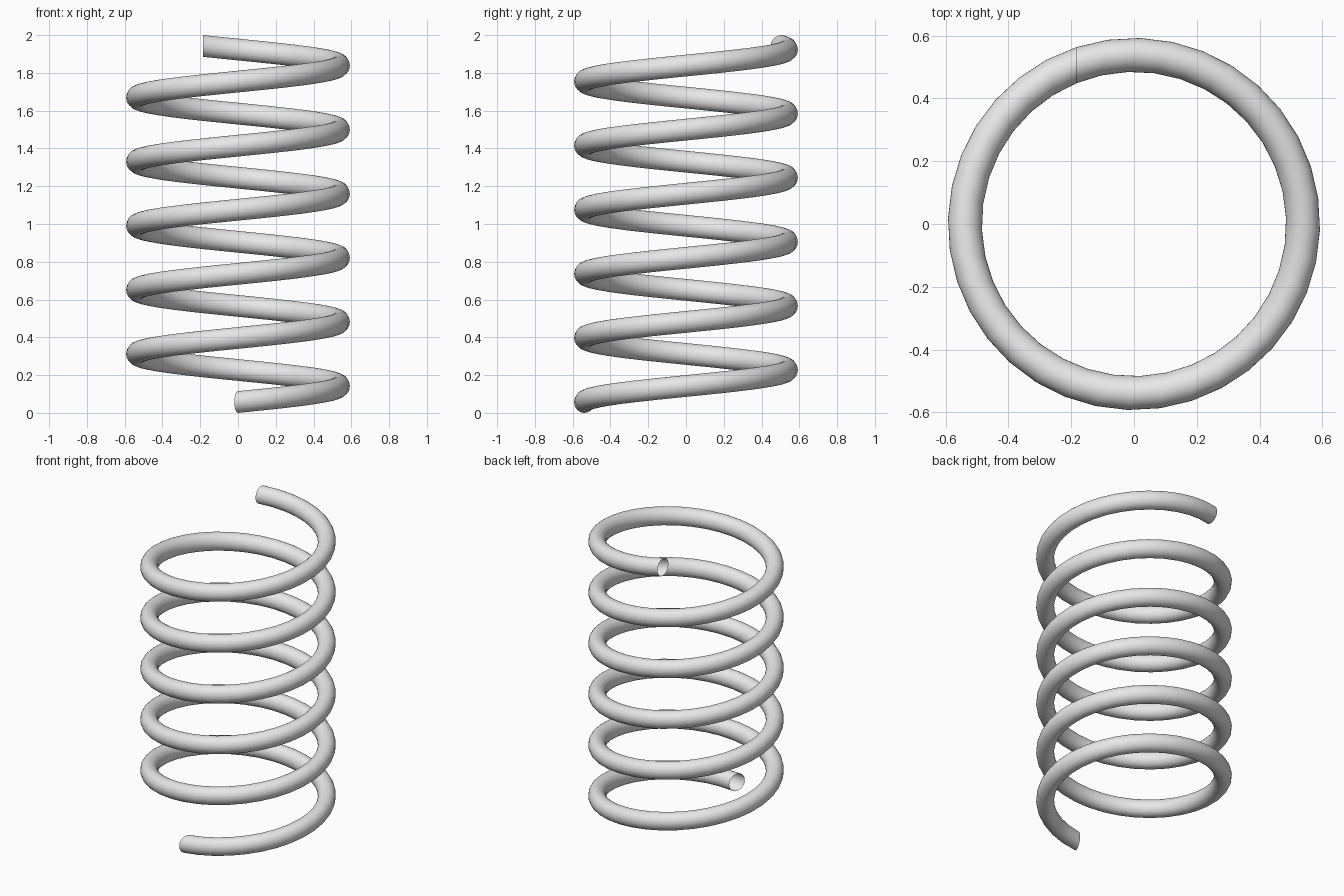
import bpy
import bmesh
from math import cos, sin, radians, tau

if "Cube" in bpy.data.objects:
    bpy.data.objects.remove(bpy.data.objects["Cube"], do_unlink=True)

COIL_RADIUS = 0.538
WIRE_RADIUS = 0.0575
HEIGHT = 2.0
STEPS = 200          # ten degrees each
SIDES = 32
SKEW = radians(-20)  # the wire section is turned slightly off the radius

# Plain grey metal
steel = bpy.data.materials.new("steel_grey")
steel.use_nodes = True
grey = (0.8, 0.8, 0.8, 1.0)
steel.diffuse_color = grey
steel.node_tree.nodes["Principled BSDF"].inputs["Base Color"].default_value = grey


def wire_ring(bm, step):
    """One upright circular section of the wire along the helix."""
    turn = radians(-90 + 10 * step)
    rise = WIRE_RADIUS + (HEIGHT - 2 * WIRE_RADIUS) * step / STEPS
    ring = []
    for k in range(SIDES):
        a = tau * k / SIDES
        out = WIRE_RADIUS * cos(a)
        ring.append(bm.verts.new((
            COIL_RADIUS * cos(turn) + out * cos(turn + SKEW),
            COIL_RADIUS * sin(turn) + out * sin(turn + SKEW),
            rise + WIRE_RADIUS * sin(a))))
    return ring


# Coil swept upwards, open at both ends
bm = bmesh.new()
rings = [wire_ring(bm, s) for s in range(STEPS + 1)]
for low, high in zip(rings, rings[1:]):
    for k in range(SIDES):
        n = (k + 1) % SIDES
        bm.faces.new((low[k], high[k], high[n], low[n])).smooth = True
mesh = bpy.data.meshes.new("coil_spring")
bm.to_mesh(mesh)
bm.free()
mesh.materials.append(steel)
spring = bpy.data.objects.new("coil_spring", mesh)
bpy.context.collection.objects.link(spring)
